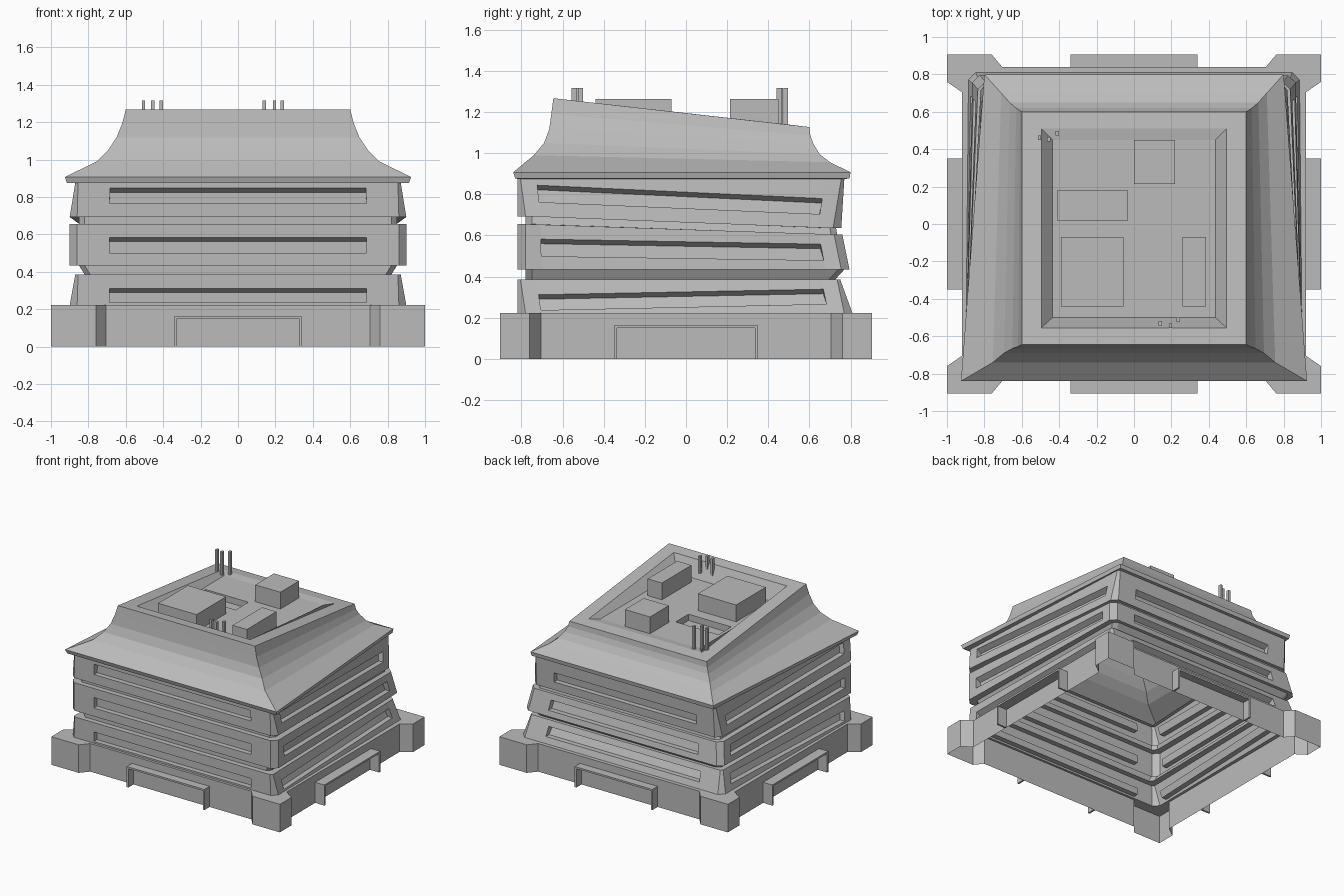
import bpy, bmesh
from mathutils import Vector

cube = bpy.data.objects.get("Cube")
if cube:
    bpy.data.objects.remove(cube)

grey = bpy.data.materials.new("concrete_grey")
grey.use_nodes = True
GREY = (0.5, 0.5, 0.5, 1)
grey.diffuse_color = GREY
grey.node_tree.nodes["Principled BSDF"].inputs["Base Color"].default_value = GREY


def finish(bm, name, recalc=True):
    if recalc:
        bmesh.ops.recalc_face_normals(bm, faces=bm.faces)
    mesh = bpy.data.meshes.new(name)
    bm.to_mesh(mesh)
    bm.free()
    mesh.materials.append(grey)
    obj = bpy.data.objects.new(name, mesh)
    bpy.context.collection.objects.link(obj)
    return obj


def box(name, x0, x1, y0, y1, z0, z1):
    bm = bmesh.new()
    bmesh.ops.create_cube(bm, size=1)
    for v in bm.verts:
        v.co = Vector((x1 if v.co.x > 0 else x0, y1 if v.co.y > 0 else y0, z1 if v.co.z > 0 else z0))
    return finish(bm, name)


def add_loop(bm, points):
    return [bm.verts.new(p) for p in points]


def bridge(bm, a, b, skip=()):
    n = len(a)
    for i in range(n):
        if i not in skip:
            bm.faces.new((a[i], a[(i + 1) % n], b[(i + 1) % n], b[i]))


def fill_between(bm, outer, inner):
    """Fill a flat area that has a hole in it."""
    edges = []
    for loop in (outer, inner):
        for i, v in enumerate(loop):
            w = loop[(i + 1) % len(loop)]
            edges.append(bm.edges.get((v, w)) or bm.edges.new((v, w)))
    bmesh.ops.triangle_fill(bm, use_beauty=True, edges=edges)


def ring4(xf, xb, yf, yb, zf, zb):
    return [Vector(p) for p in ((-xf, yf, zf), (xf, yf, zf), (xb, yb, zb), (-xb, yb, zb))]


def ring8(xf, xb, yf, yb, zf, zb, c):
    """Four-sided plan with cut corners, front and back at their own heights."""
    right = [(xf - c, yf, zf), (xf, yf + c, zf), (xb, yb - c, zb), (xb - c, yb, zb)]
    left = [(-x, y, z) for x, y, z in reversed(right)]
    return [Vector(p) for p in [left[-1]] + right + left[:-1]]


FRONT = (0, 1, 2, 7)


def window_wall(bm, b0, b1, t0, t1, u_margin, v_start, v_end):
    """Wall panel with one long sunken window whose head slopes inward."""
    along = b1 - b0
    inward = Vector((-along.y, along.x, 0)).normalized() * 0.04

    def column(u):
        lo = v_start[0] + (v_end[0] - v_start[0]) * u
        hi = v_start[1] + (v_end[1] - v_start[1]) * u
        low, top = b0.lerp(b1, u), t0.lerp(t1, u)
        return [bm.verts.new(low.lerp(top, v)) for v in (0, lo, hi, 1)]

    cols = [column(u) for u in (0, u_margin, 1 - u_margin, 1)]
    for i in range(3):
        for j in range(3):
            if (i, j) != (1, 1):
                bm.faces.new((cols[i][j], cols[i + 1][j], cols[i + 1][j + 1], cols[i][j + 1]))
    hole = [cols[1][1], cols[2][1], cols[2][2], cols[1][2]]
    drop = Vector((0, 0, -0.022))
    inner = add_loop(bm, [v.co + inward + (drop if k > 1 else Vector()) for k, v in enumerate(hole)])
    bridge(bm, hole, inner)
    bm.faces.new(inner)


# Storeys: bottom ring, top ring, window heights at front and back
storeys = [
    ("lower_storey", (.90, .885, -.82, .81, .22, .22, .04), (.87, .84, -.82, .75, .385, .385, .015),
     (.235, .31), (.268, .34)),
    ("middle_storey", (.90, .865, -.82, .795, .434, .434, .04), (.90, .835, -.82, .76, .655, .605, .04),
     (.50, .583), (.478, .556)),
    ("upper_storey", (.90, .82, -.82, .755, .693, .635, .04), (.87, .79, -.82, .77, .875, .875, .015),
     (.765, .847), (.70, .775)),
]
for name, low, high, win_front, win_back in storeys:
    bm = bmesh.new()
    b, t = ring8(*low), ring8(*high)
    vf = [(z - low[4]) / (high[4] - low[4]) for z in win_front]
    vb = [(z - low[5]) / (high[5] - low[5]) for z in win_back]
    for i in range(8):
        j = (i + 1) % 8
        if i % 2:
            bm.faces.new(add_loop(bm, (b[i], b[j], t[j], t[i])))
        else:
            window_wall(bm, b[i], b[j], t[i], t[j], 0.1 if i in (0, 4) else 0.05,
                        vf if i in FRONT else vb, vf if j in FRONT else vb)
    bmesh.ops.remove_doubles(bm, verts=bm.verts, dist=0.0005)
    finish(bm, name)

# Recessed grooves between storeys
for lower, upper in zip(storeys, storeys[1:]):
    a, d = lower[2], upper[1]

    def shrink(r):
        return (r[0] - .05, r[1] - .04, r[2] + .04, r[3] - .025, r[4], r[5], .03)

    bm = bmesh.new()
    loops = [add_loop(bm, ring8(*r)) for r in (a, shrink(a), shrink(d), d)]
    for p, q in zip(loops, loops[1:]):
        bridge(bm, p, q)
    finish(bm, lower[0] + "_groove")

# Hollow base wall with projecting corner piers
corner = [(.92, .705), (1, .76), (1, .905), (.76, .905), (.705, .84)]
outline = (corner + [(-x, y) for x, y in reversed(corner)]
           + [(-x, -y) for x, y in corner] + [(x, -y) for x, y in reversed(corner)])
bm = bmesh.new()
foot = add_loop(bm, [(x, y, 0) for x, y in outline])
rim = add_loop(bm, [(x, y, .222) for x, y in outline])
bridge(bm, foot, rim)
fill_between(bm, rim, add_loop(bm, [(p.x, p.y, .222) for p in ring8(*storeys[0][1])]))
finish(bm, "base")

# Thin entrance frames on the four sides
W, T, H = .34, .014, .163
for side, s in (("front", -1), ("back", 1)):
    y0, y1 = sorted((s * .84, s * .905))
    box(side + "_frame_top", -W, W, y0, y1, H - T, H)
    for x in (-W, W - T):
        box(side + "_frame_post", x, x + T, y0, y1, 0, H - T)
for side, s in (("right", -1), ("left", 1)):
    x0, x1 = sorted((s * .92, s * 1.0))
    box(side + "_frame_top", x0, x1, -.35, .35, H - T, H)
    for y in (-.35, .35 - T):
        box(side + "_frame_post", x0, x1, y, y + T, 0, H - T)


# Flared roof with eave, tilted rim and sunken deck
def tilt(y):
    return 1.267 - .112 * (y + .645)


DECK = 1.13
roof_rings = [
    (.84, .77, -.79, .74, .874, .874),
    (.915, .795, -.83, .795, .876, .876),
    (.925, .80, -.84, .80, .907, .907),
    (.755, .71, -.74, .70, .99, .956),
    (.695, .665, -.69, .65, 1.05, .995),
    (.65, .63, -.665, .62, 1.117, 1.044),
    (.62, .61, -.655, .605, 1.19, 1.085),
    (.60, .60, -.645, .60, 1.267, 1.127),
    (.495, .495, -.555, .51, tilt(-.555), tilt(.51)),
    (.435, .435, -.50, .45, DECK, DECK),
]
bm = bmesh.new()
loops = [add_loop(bm, ring4(*r)) for r in roof_rings]
for p, q in zip(loops, loops[1:]):
    bridge(bm, p, q)
pit_plan = [(-.41, .02), (-.035, .02), (-.035, .18), (-.41, .18)]
pit_top = add_loop(bm, [(x, y, DECK) for x, y in pit_plan])
pit_low = add_loop(bm, [(x, y, DECK - .05) for x, y in pit_plan])
fill_between(bm, loops[-1], pit_top)
bridge(bm, pit_top, pit_low)
bm.faces.new(pit_low)
finish(bm, "roof")

# Rooftop plant boxes
box("large_roof_box", -.39, -.055, -.44, -.07, DECK, 1.263)
box("narrow_roof_box", .26, .385, -.44, -.07, DECK, 1.263)
box("rear_roof_box", 0, .22, .215, .45, DECK, 1.263)

# Antenna masts
for name, z0, spots in (("rear_mast", DECK, ((-.505, .46), (-.455, .452), (-.41, .485))),
                        ("front_mast", 1.18, ((.14, -.53), (.195, -.545), (.237, -.513)))):
    for x, y in spots:
        box(name, x - .009, x + .009, y - .012, y + .012, z0, 1.316)
